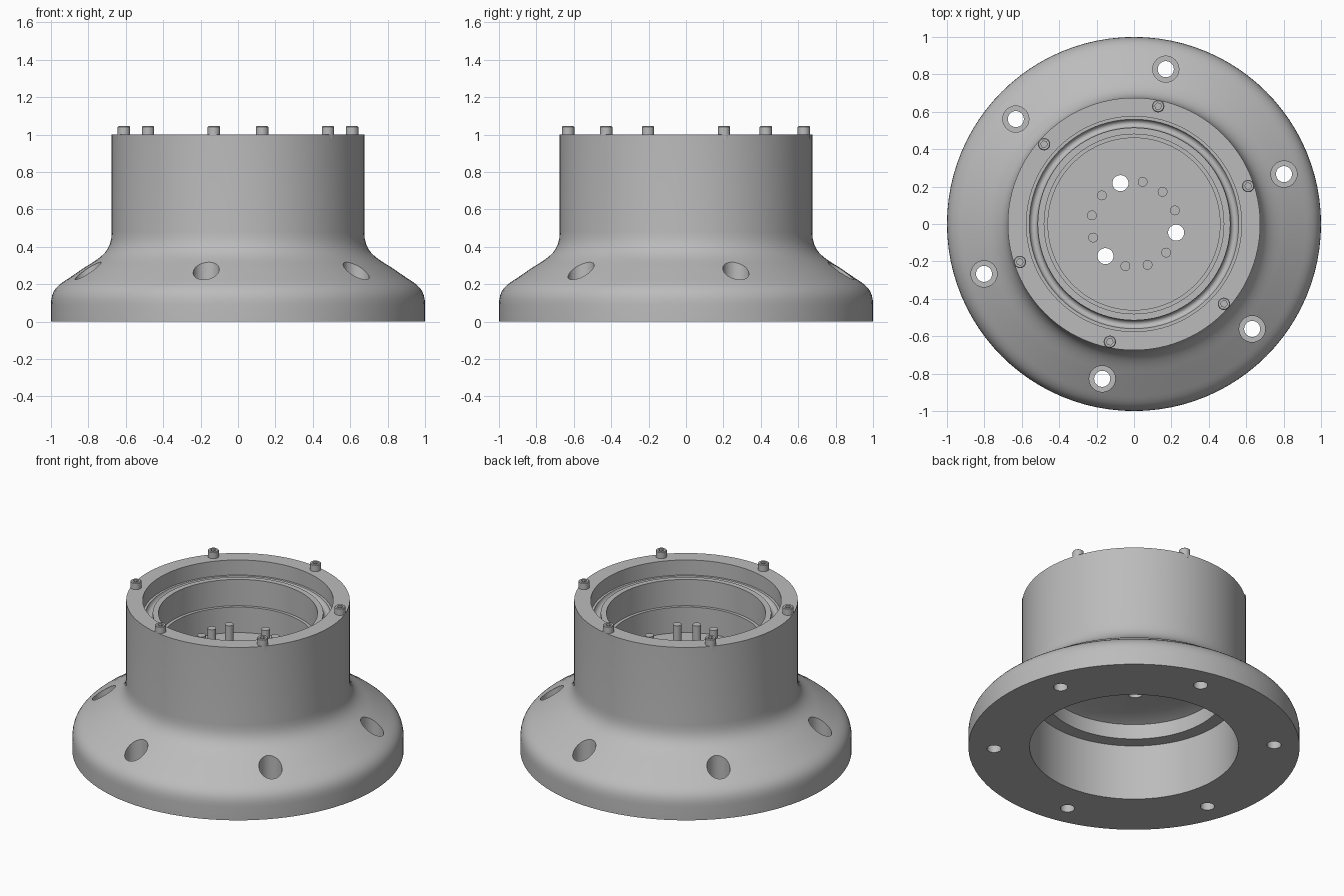
import bpy, bmesh
from math import radians, cos, sin, pi
from mathutils import Matrix, Vector

default = bpy.data.objects.get("Cube")
if default:
    bpy.data.objects.remove(default)

grey = bpy.data.materials.new("plain_grey")
grey.use_nodes = True
colour = (0.5, 0.5, 0.5, 1)
grey.diffuse_color = colour
grey.node_tree.nodes["Principled BSDF"].inputs["Base Color"].default_value = colour


def add_object(name, bm):
    bmesh.ops.recalc_face_normals(bm, faces=bm.faces)
    mesh = bpy.data.meshes.new(name)
    bm.to_mesh(mesh)
    bm.free()
    mesh.materials.append(grey)
    obj = bpy.data.objects.new(name, mesh)
    bpy.context.collection.objects.link(obj)
    return obj


def lathe(name, profile, steps):
    """Spin an (r, z) profile round the vertical axis."""
    bm = bmesh.new()
    verts = [bm.verts.new((r, 0, z)) for r, z in profile]
    edges = [bm.edges.new(pair) for pair in zip(verts, verts[1:])]
    bmesh.ops.spin(bm, geom=verts + edges, cent=(0, 0, 0), axis=(0, 0, 1),
                   angle=2 * pi, steps=steps)
    bmesh.ops.remove_doubles(bm, verts=bm.verts, dist=0.0001)
    return add_object(name, bm)


def add_cylinder(bm, r, low, high, x=0, y=0, sides=32):
    bmesh.ops.create_cone(bm, cap_ends=True, segments=sides, radius1=r, radius2=r,
                          depth=high - low,
                          matrix=Matrix.Translation((x, y, (low + high) / 2)))


def on_circle(r, degrees):
    return r * cos(radians(degrees)), r * sin(radians(degrees))


def curve(a, b, c, d, count=9):
    """Points of a cubic Bezier between a and d."""
    a, b, c, d = (Vector(p) for p in (a, b, c, d))
    points = []
    for i in range(count):
        t = i / (count - 1)
        s = 1 - t
        points.append(tuple(a * s**3 + b * 3 * s * s * t + c * 3 * s * t * t + d * t**3))
    return points


def cut(target, bm):
    cutter = add_object("cutter", bm)
    cutter.hide_render = True
    mod = target.modifiers.new("cut", "BOOLEAN")
    mod.operation = "DIFFERENCE"
    mod.solver = "EXACT"
    mod.object = cutter
    bpy.context.view_layer.objects.active = target
    bpy.ops.object.modifier_apply(modifier=mod.name)
    bpy.data.objects.remove(cutter)


def smooth(obj):
    bpy.ops.object.select_all(action="DESELECT")
    obj.select_set(True)
    bpy.context.view_layer.objects.active = obj
    bpy.ops.object.shade_smooth_by_angle(angle=radians(30))


START = 18.4
bolt_angles = [START + 60 * i for i in range(6)]

# Flared housing with a stepped bore and a web across the middle
underside = [(0, 0.5), (0.46, 0.5), (0.545, 0.47), (0.545, 0.37), (0.63, 0.37), (0.63, 0)]
shoulder = curve((1, 0.09), (1, 0.17), (0.965, 0.195), (0.9, 0.235))
neck = curve((0.82, 0.29), (0.73, 0.345), (0.675, 0.375), (0.675, 0.48))
seal_groove = curve((0.56, 0.9), (0.555, 0.87), (0.52, 0.87), (0.515, 0.9), 7)
bore = [(0.515, 0.915), (0.48, 0.915), (0.48, 0.74), (0.46, 0.74), (0.46, 0.57), (0, 0.57)]
housing = lathe("housing", underside + [(1, 0)] + shoulder + neck
                + [(0.675, 1), (0.575, 1), (0.575, 0.9)] + seal_groove + bore, 96)

# Counterbored mounting holes in the flange
through, recess = bmesh.new(), bmesh.new()
for angle in bolt_angles:
    x, y = on_circle(0.845, angle)
    add_cylinder(through, 0.043, -0.1, 0.5, x, y)
    add_cylinder(recess, 0.07, 0.1, 0.5, x, y)

# Three large holes through the web
for i in range(3):
    x, y = on_circle(0.23, START - 30 + 120 * i)
    add_cylinder(through, 0.043, 0.4, 0.7, x, y)
cut(housing, recess)
cut(housing, through)
smooth(housing)

# Nine dowel pins sharing the circle with the holes
pins = bmesh.new()
for i in range(12):
    if i % 4 != 3:
        x, y = on_circle(0.23, START + 30 * i)
        add_cylinder(pins, 0.026, 0.49, 0.737, x, y, 20)
smooth(add_object("dowel_pins", pins))

# Socket head bolts round the top rim
first = lathe("rim_bolt_1", [(0, 0.98), (0.033, 0.98), (0.033, 1.041),
                             (0.029, 1.045), (0, 1.045)], 24)
socket = bmesh.new()
add_cylinder(socket, 0.018, 1.02, 1.1, sides=6)
cut(first, socket)
smooth(first)
for i, angle in enumerate(bolt_angles):
    bolt = first
    if i:
        bolt = first.copy()
        bolt.name = f"rim_bolt_{i + 1}"
        bpy.context.collection.objects.link(bolt)
    bolt.location = (*on_circle(0.643, angle), 0)
    bolt.rotation_euler.z = radians(angle)
